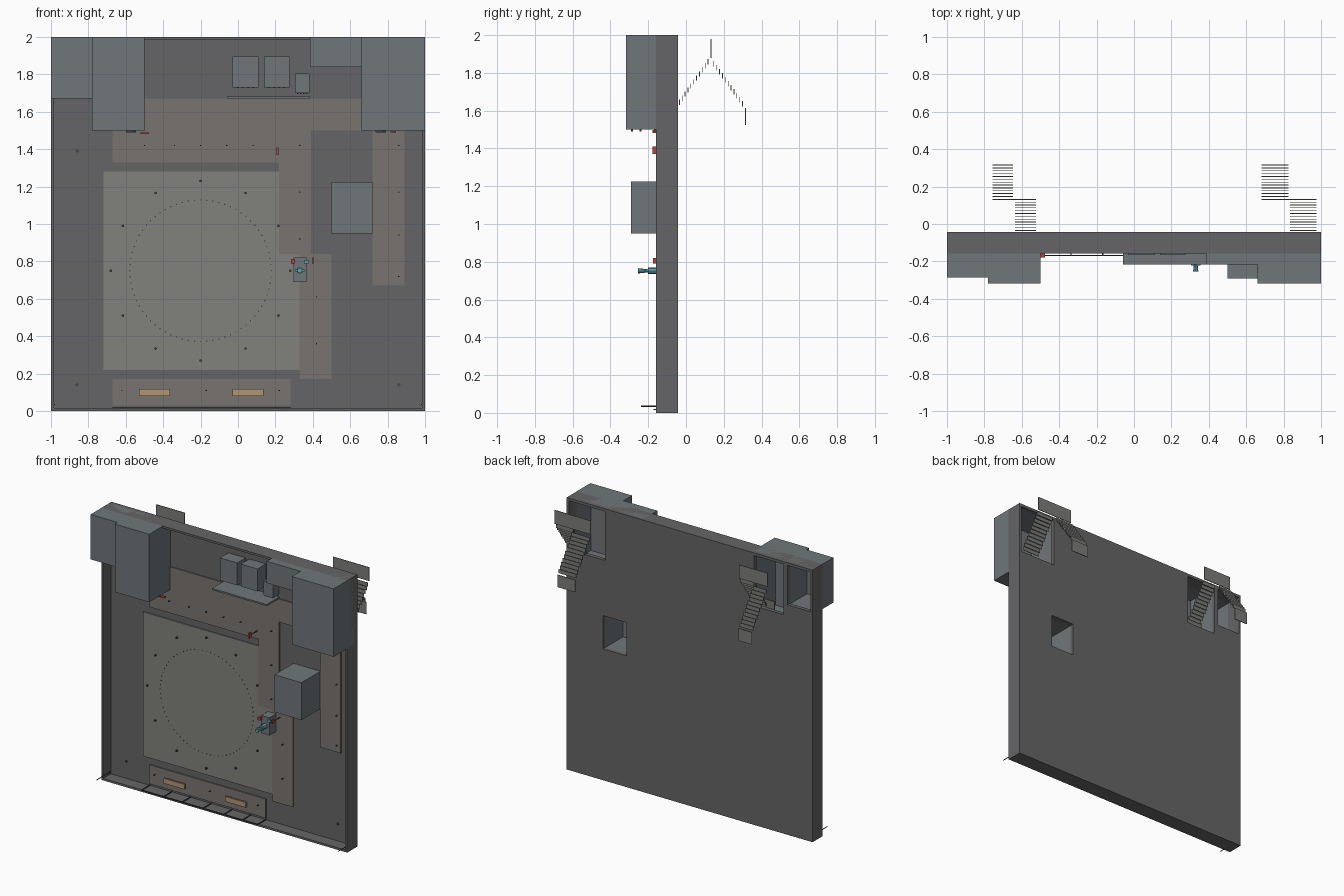
import bpy, bmesh, math
from mathutils import Matrix, Vector

if "Cube" in bpy.data.objects:
    bpy.data.objects.remove(bpy.data.objects["Cube"])


def mat(name, rgb):
    m = bpy.data.materials.new(name)
    m.diffuse_color = (*rgb, 1)
    m.use_nodes = True
    m.node_tree.nodes["Principled BSDF"].inputs["Base Color"].default_value = m.diffuse_color
    return m


CONCRETE = mat("concrete", (0.13, 0.13, 0.135))
CABIN = mat("cabin_grey", (0.16, 0.18, 0.195))
PAD = mat("pad_grey", (0.22, 0.22, 0.205))
PATH = mat("path_brown", (0.19, 0.175, 0.16))
DARK = mat("dark_metal", (0.06, 0.06, 0.065))
RED = mat("sign_red", (0.45, 0.06, 0.06))
TEAL = mat("teal", (0.12, 0.35, 0.4))
WOOD = mat("wood", (0.45, 0.3, 0.17))
STAIR = mat("stair_grey", (0.2, 0.2, 0.19))

BACK, FLOOR, RIM = -0.042, -0.07, -0.159    # y levels; height grows towards -y
T = 0.015                                   # wall thickness


def finish(bm, name, m):
    me = bpy.data.meshes.new(name)
    bm.to_mesh(me)
    bm.free()
    me.materials.append(m)
    ob = bpy.data.objects.new(name, me)
    bpy.context.collection.objects.link(ob)
    return ob


def add_box(bm, x0, x1, y0, y1, z0, z1):
    c = Vector((x0 + x1, y0 + y1, z0 + z1)) / 2
    s = (abs(x1 - x0), abs(y1 - y0), abs(z1 - z0), 1)
    bmesh.ops.create_cube(bm, size=1, matrix=Matrix.Translation(c) @ Matrix.Diagonal(s))


def boxes(name, m, *specs):
    bm = bmesh.new()
    for s in specs:
        add_box(bm, *s)
    return finish(bm, name, m)


def pegs(name, m, points, r, y0, y1, r2=None, sides=8):
    bm = bmesh.new()
    for x, z in points:
        mx = Matrix.Translation((x, (y0 + y1) / 2, z)) @ Matrix.Rotation(math.pi / 2, 4, 'X')
        bmesh.ops.create_cone(bm, cap_ends=True, segments=sides, radius1=r,
                              radius2=r if r2 is None else r2, depth=abs(y1 - y0), matrix=mx)
    return finish(bm, name, m)


# Roof slab, with shaft openings cut through
slab = boxes("roof_slab", CONCRETE, (-1, 1, FLOOR, BACK, 0, 2))
cutter = boxes("shaft_cutter", CONCRETE, *[(a, b, -0.2, 0.1, c, d) for a, b, c, d in (
    (0.69, 0.982, 1.62, 1.98), (-0.763, -0.523, 1.61, 1.98),
    (-0.985, -0.795, 1.69, 1.98), (0.515, 0.705, 0.965, 1.21))])
cutter.hide_render = True
cutter.hide_viewport = True
mod = slab.modifiers.new("openings", 'BOOLEAN')
mod.object = cutter
mod.solver = 'EXACT'

# Parapet round the edge
boxes("parapet", CONCRETE,
      (-1, -1 + T, RIM, FLOOR, 0, 2), (1 - T, 1, RIM, FLOOR, 0, 2),
      (-1 + T, 1 - T, RIM, FLOOR, 0, T), (-1 + T, 1 - T, RIM, FLOOR, 2 - T, 2))


# Hollow cabins, open towards the slab
def cabin(name, x0, x1, z0, z1, top):
    boxes(name, CABIN, (x0, x1, top, top + T, z0, z1),
          (x0, x0 + T, top + T, FLOOR, z0, z1), (x1 - T, x1, top + T, FLOOR, z0, z1),
          (x0 + T, x1 - T, top + T, FLOOR, z0, z0 + T),
          (x0 + T, x1 - T, top + T, FLOOR, z1 - T, z1))


cabin("left_stair_tower", -0.78, -0.5, 1.5, 2, -0.317)
cabin("right_stair_tower", 0.66, 1, 1.5, 2, -0.317)
cabin("corner_cabin", -1, -0.78, 1.67, 2, -0.285)
cabin("lift_cabin", 0.5, 0.72, 0.95, 1.225, -0.291)
boxes("plant_room", CABIN, (0.385, 0.66, -0.217, FLOOR, 1.84, 2))


# Switchback stairs below the slab
def stairs(name, near, far):
    bm = bmesh.new()
    n, th = 11, 0.004
    for i in range(n):
        t = i / n
        y = -0.037 + 0.167 * t
        z = 1.645 + 0.235 * t
        add_box(bm, *near, y, y + th, z - 0.014, z + 0.014)
        y = 0.13 + 0.183 * (i + 1) / (n + 1)
        z = 1.87 - 0.255 * (i + 1) / (n + 1)
        add_box(bm, *far, y, y + th, z - 0.014, z + 0.014)
    add_box(bm, min(near[0], far[0]), max(near[1], far[1]), 0.129, 0.134, 1.88, 1.98)
    add_box(bm, *far, 0.312, 0.317, 1.525, 1.615)
    finish(bm, name, STAIR)


stairs("left_stairs", (-0.635, -0.525), (-0.757, -0.648))
stairs("right_stairs", (0.835, 0.975), (0.682, 0.825))

# Slightly raised landing pad and paths
pt = FLOOR - 0.008
boxes("landing_pad", PAD, (-0.72, 0.22, pt, FLOOR, 0.22, 1.28), (0.22, 0.33, pt, FLOOR, 0.22, 0.84))
boxes("paths", PATH,
      (-0.67, 0.39, pt, FLOOR, 1.5, 1.67), (-0.67, 0.39, pt, FLOOR, 1.33, 1.5),
      (0.39, 0.66, pt, FLOOR, 1.5, 1.67), (0.22, 0.39, pt, FLOOR, 0.84, 1.33),
      (0.33, 0.5, pt, FLOOR, 0.17, 0.84), (0.72, 0.89, pt, FLOOR, 0.67, 1.5),
      (-0.67, 0.28, pt, FLOOR, 0.03, 0.17))


# Pad lights and ring of markers
def ring(n, r):
    return [(-0.2 + r * math.cos(i * math.tau / n), 0.75 + r * math.sin(i * math.tau / n))
            for i in range(n)]


pegs("pad_lights", DARK, ring(12, 0.48), 0.007, pt - 0.012, pt)
pegs("ring_markers", DARK, ring(72, 0.378), 0.004, pt - 0.002, pt, sides=6)
pegs("roof_drains", DARK, [(sx * 0.86, z) for sx in (-1, 1) for z in (0.14, 1.39)],
     0.009, FLOOR - 0.006, FLOOR)
pegs("path_lights", DARK,
     [(x, 1.42) for x in (-0.5, -0.34, -0.2, -0.06, 0.08, 0.33)]
     + [(0.86, z) for z in (0.72, 0.94, 1.17, 1.42)]
     + [(0.42, z) for z in (0.36, 0.61)] + [(0.33, 0.92), (0.33, 1.17)]
     + [(x, 0.11) for x in (-0.62, -0.17, 0.22)], 0.004, pt - 0.015, pt, sides=6)

# Air units on feet, behind a screen wall
for i, (x0, x1, z0, z1, top) in enumerate(((-0.03, 0.11, 1.73, 1.895, -0.167),
                                           (0.14, 0.275, 1.73, 1.895, -0.167),
                                           (0.305, 0.383, 1.7, 1.805, -0.14))):
    boxes(f"air_unit_{i + 1}", CABIN, (x0, x1, top, FLOOR, z0, z1))
    w = (x1 - x0) / 5
    boxes(f"air_unit_grille_{i + 1}", DARK,
          *[(x0 + w * k - 0.004, x0 + w * k + 0.004, top + 0.01, FLOOR - 0.01, z0 - 0.004, z0)
            for k in range(1, 5)])
boxes("screen_wall", CABIN, (-0.06, 0.385, -0.217, FLOOR, 1.67, 1.682))

# Benches
for i, x in enumerate((-0.53, -0.03)):
    boxes(f"bench_{i + 1}", WOOD, (x, x + 0.167, pt - 0.028, pt - 0.016, 0.08, 0.117),
          (x + 0.02, x + 0.035, pt - 0.016, pt, 0.085, 0.112),
          (x + 0.132, x + 0.147, pt - 0.016, pt, 0.085, 0.112))

# Handrail on the lower edge and corner masts
boxes("lower_handrail", DARK, (-0.67, 0.28, -0.172, -0.166, 0.014, 0.021),
      *[(x, x + 0.006, -0.166, FLOOR, 0.015, 0.021)
        for x in (-0.67, -0.49, -0.34, -0.17, 0, 0.15, 0.274)])
pegs("corner_masts", DARK, [(-0.982, 0.035), (0.982, 0.035)], 0.003, -0.238, FLOOR, sides=6)

# Wall signs and door lamps on the two towers
boxes("tower_signs", RED, (-0.52, -0.475, -0.178, -0.158, 1.482, 1.49),
      (0.815, 0.845, -0.178, -0.158, 1.488, 1.498))
boxes("door_lamps", DARK,
      *[(x + dx, x + dx + 0.045, y, y + 0.01, 1.49, 1.5)
        for x in (-0.6, 0.735) for dx, y in ((0, -0.29), (0.01, -0.245), (0, -0.17))])
boxes("path_sign", RED, (0.207, 0.217, -0.177, -0.155, 1.37, 1.41))
boxes("path_sign_post", DARK, (0.21, 0.214, -0.155, FLOOR, 1.388, 1.392))

# Control stand with teal nozzle and red tanks
boxes("control_stand", CABIN, (0.297, 0.365, -0.155, FLOOR, 0.69, 0.82))
pegs("nozzle", TEAL, [(0.33, 0.752)], 0.018, -0.2, -0.155)
pegs("nozzle_tip", TEAL, [(0.33, 0.752)], 0.008, -0.254, -0.2, 0.014)
boxes("nozzle_arms", TEAL, (0.305, 0.355, -0.222, -0.212, 0.747, 0.757),
      (0.352, 0.38, -0.165, -0.155, 0.79, 0.808))
boxes("stand_markers", RED, (0.283, 0.305, -0.175, -0.15, 0.79, 0.812),
      (0.395, 0.403, -0.175, -0.15, 0.79, 0.82))
boxes("marker_post", DARK, (0.397, 0.401, -0.15, FLOOR, 0.803, 0.807))
